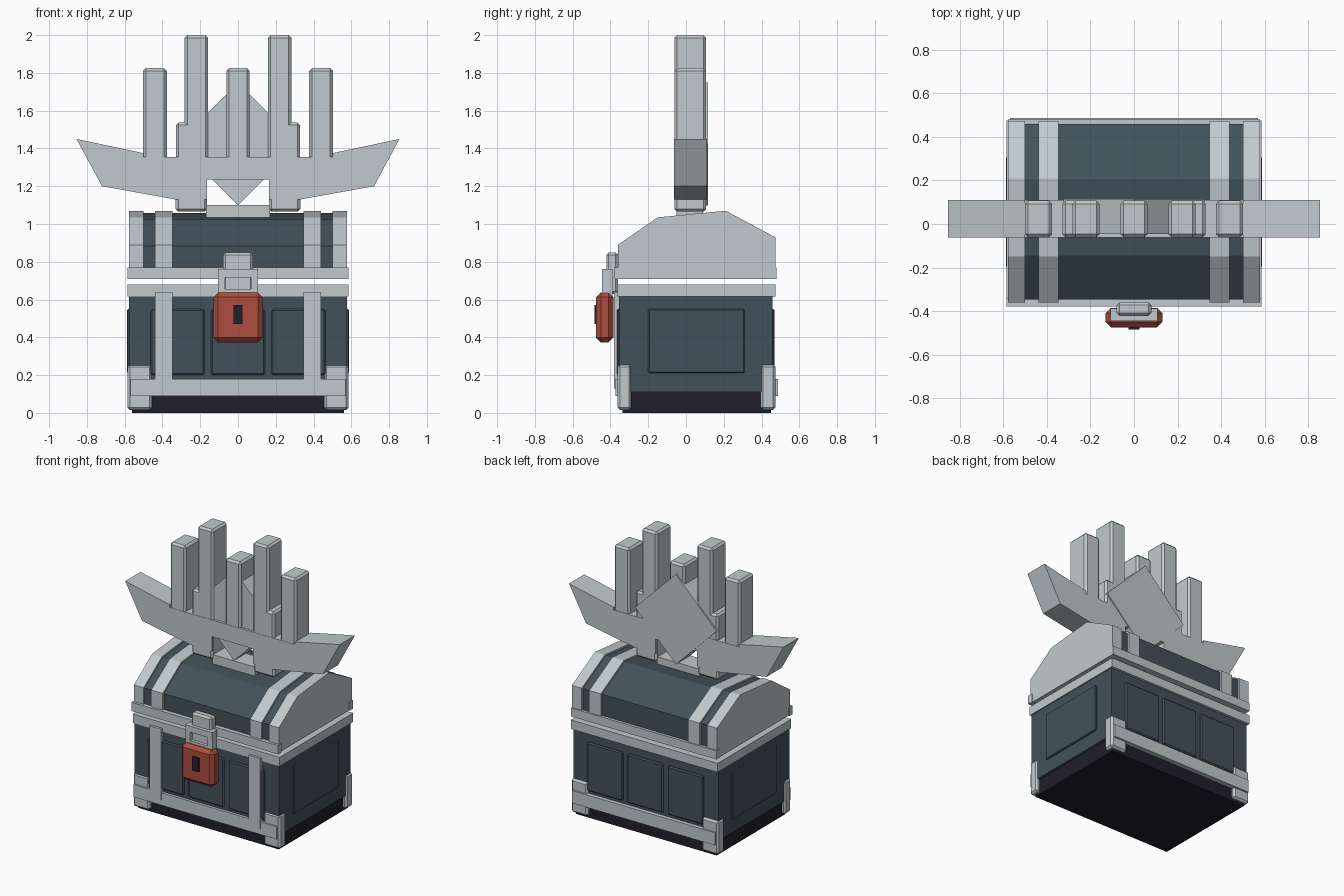
import bpy
import bmesh

cube = bpy.data.objects.get("Cube")
if cube:
    bpy.data.objects.remove(cube, do_unlink=True)


def material(name, rgb):
    mat = bpy.data.materials.new(name)
    mat.use_nodes = True
    mat.diffuse_color = (*rgb, 1)
    mat.node_tree.nodes["Principled BSDF"].inputs["Base Color"].default_value = (*rgb, 1)
    return mat


SILVER = material("pale_silver", (0.53, 0.59, 0.61))
SLATE = material("dark_slate", (0.055, 0.083, 0.102))
BLACK = material("near_black", (0.015, 0.014, 0.023))
RED = material("lock_red", (0.42, 0.075, 0.05))


def finish(name, bm, mat, bevel):
    bmesh.ops.recalc_face_normals(bm, faces=bm.faces)
    if bevel:
        bmesh.ops.bevel(bm, geom=bm.edges[:], offset=bevel, segments=1,
                        affect='EDGES', clamp_overlap=True)
    mesh = bpy.data.meshes.new(name)
    bm.to_mesh(mesh)
    bm.free()
    mesh.materials.append(mat)
    obj = bpy.data.objects.new(name, mesh)
    bpy.context.collection.objects.link(obj)
    return obj


def box(name, xs, ys, zs, mat, bevel=0.0):
    """Box from its low and high limits on each axis."""
    bm = bmesh.new()
    bmesh.ops.create_cube(bm, size=1)
    for v in bm.verts:
        v.co = [r[0] if c < 0 else r[1] for c, r in zip(v.co, (xs, ys, zs))]
    return finish(name, bm, mat, bevel)


def pair(name, xs, ys, zs, mat, bevel=0.0):
    """The same box on the left (+x) and right (-x)."""
    box("left_" + name, xs, ys, zs, mat, bevel)
    box("right_" + name, (-xs[1], -xs[0]), ys, zs, mat, bevel)


def prism(name, points, lo, hi, axis, mat):
    """Extrude a flat outline along x (points are y, z) or y (points are x, z)."""
    bm = bmesh.new()

    def place(p, d):
        return (d, p[0], p[1]) if axis == "x" else (p[0], d, p[1])

    face = bm.faces.new([bm.verts.new(place(p, lo)) for p in points])
    ext = bmesh.ops.extrude_face_region(bm, geom=[face])
    for v in ext["geom"]:
        if isinstance(v, bmesh.types.BMVert):
            v.co["xyz".index(axis)] = hi
    return finish(name, bm, mat, 0)


# Chest body
box("base", (-0.56, 0.56), (-0.335, 0.45), (0, 0.115), BLACK)
box("chest_body", (-0.577, 0.577), (-0.355, 0.457), (0.11, 0.63), SLATE)
box("chest_rim", (-0.585, 0.585), (-0.362, 0.475), (0.615, 0.68), SILVER)

# Raised panels on all four sides
for label, cx in (("right", -0.32), ("middle", 0), ("left", 0.32)):
    for side, ys in (("front", (-0.366, -0.34)), ("back", (0.44, 0.469))):
        box(f"{side}_{label}_panel", (cx - 0.142, cx + 0.142), ys, (0.2, 0.55), SLATE, 0.008)
pair("side_panel", (0.56, 0.588), (-0.2, 0.31), (0.21, 0.55), SLATE, 0.006)

# Bottom bands, corner feet and front straps
box("front_band", (-0.57, 0.57), (-0.374, -0.33), (0.09, 0.18), SILVER)
box("back_band", (-0.57, 0.57), (0.43, 0.486), (0.09, 0.18), SILVER)
for side, ys in (("front", (-0.362, -0.29)), ("back", (0.395, 0.473))):
    pair(side + "_corner", (0.455, 0.586), ys, (0.015, 0.257), SILVER, 0.013)
pair("front_strap", (0.348, 0.44), (-0.38, -0.35), (0.13, 0.64), SILVER)

# Lid: dark core, with larger straps of the same profile
LID = [(-0.36, 0.71), (-0.36, 0.89), (-0.15, 1.035), (0.21, 1.07), (0.473, 0.93), (0.473, 0.71)]
core = [(0.055 + (y - 0.055) * 0.97, 0.71 + (z - 0.71) * 0.97) for y, z in LID]
prism("lid", core, -0.55, 0.55, "x", SLATE)
for a, b, label in ((0.5, 0.578, "end"), (0.348, 0.44, "inner")):
    prism(f"left_lid_{label}_strap", LID, a, b, "x", SILVER)
    prism(f"right_lid_{label}_strap", LID, -b, -a, "x", SILVER)
box("lid_front_rim", (-0.585, 0.585), (-0.378, -0.34), (0.708, 0.77), SILVER)
box("lid_back_rim", (-0.58, 0.58), (0.44, 0.48), (0.708, 0.77), SILVER)

# Clasp and padlock
box("clasp", (-0.08, 0.08), (-0.422, -0.36), (0.63, 0.85), SILVER, 0.013)
pair("shackle_post", (0.07, 0.107), (-0.445, -0.39), (0.62, 0.76), SILVER)
box("shackle_top", (-0.107, 0.107), (-0.446, -0.389), (0.718, 0.762), SILVER)
box("shackle_bottom", (-0.107, 0.107), (-0.444, -0.391), (0.62, 0.655), SILVER)
box("padlock", (-0.13, 0.13), (-0.476, -0.385), (0.373, 0.638), RED, 0.025)
box("keyhole", (-0.025, 0.025), (-0.485, -0.47), (0.47, 0.57), BLACK)

# Hand-shaped crest: winged plate
half = [(0.165, 1.235), (0.165, 1.13), (0.33, 1.13), (0.72, 1.2), (0.855, 1.45),
        (0.5, 1.375), (0.5, 1.355)]
outline = half + [(-x, z) for x, z in reversed(half)]
prism("crest_plate", outline, -0.063, 0.11, "y", SILVER)

# Crest fingers, steps and feet
DEPTH = (-0.061, 0.107)
box("middle_finger", (-0.062, 0.062), DEPTH, (1.27, 1.825), SILVER, 0.014)
for label, xs, zs in (("tall_finger", (0.158, 0.282), (1.26, 2)),
                      ("outer_finger", (0.377, 0.502), (1.2, 1.825)),
                      ("finger_step", (0.2, 0.328), (1.26, 1.537)),
                      ("crest_foot", (0.163, 0.33), (1.065, 1.26))):
    pair(label, xs, DEPTH, zs, SILVER, 0.014)
box("crest_crossbar", (-0.17, 0.17), (-0.05, 0.09), (1.03, 1.1), SILVER)

# Diamond block set into the back of the crest
R, CZ = 0.325, 1.424
prism("crest_diamond", [(0, CZ - R), (R, CZ), (0, CZ + R), (-R, CZ)], -0.045, 0.116, "y", SILVER)
